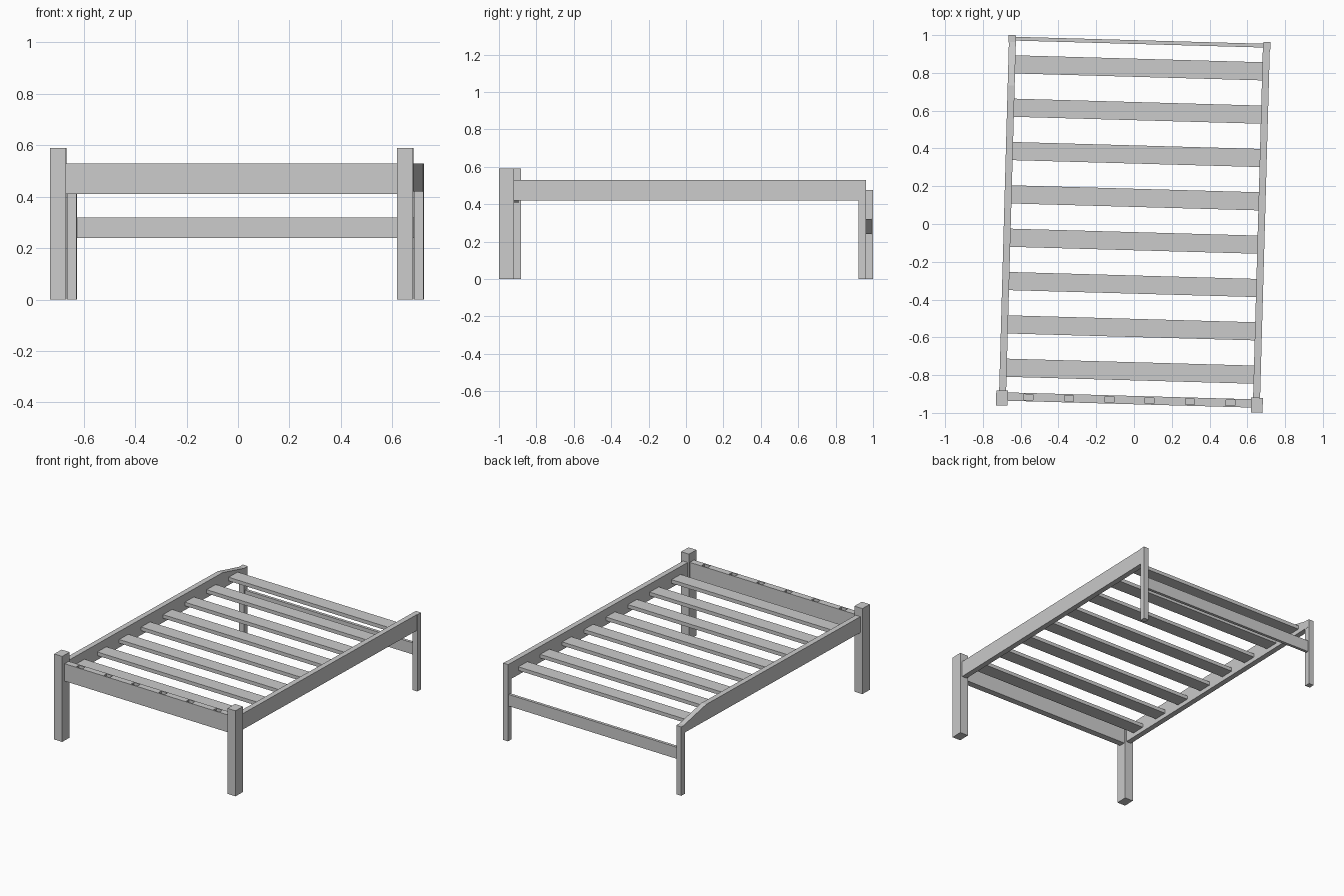
import bpy, bmesh, math
from mathutils import Matrix

if "Cube" in bpy.data.objects:
    bpy.data.objects.remove(bpy.data.objects["Cube"])

# The whole bed is turned slightly about the vertical axis
TURN = Matrix.Rotation(math.radians(-1.6), 4, 'Z') @ Matrix.Translation((0.002, 0, 0))


def prism(name, profile, x0, x1):
    """Extrude a (y, z) profile from x0 to x1."""
    bm = bmesh.new()
    face = bm.faces.new([bm.verts.new((x0, y, z)) for y, z in profile])
    ext = bmesh.ops.extrude_face_region(bm, geom=[face])['geom']
    verts = [v for v in ext if isinstance(v, bmesh.types.BMVert)]
    bmesh.ops.translate(bm, verts=verts, vec=(x1 - x0, 0, 0))
    bmesh.ops.recalc_face_normals(bm, faces=bm.faces)
    me = bpy.data.meshes.new(name)
    bm.to_mesh(me)
    bm.free()
    ob = bpy.data.objects.new(name, me)
    bpy.context.collection.objects.link(ob)
    ob.matrix_world = TURN
    return ob


def box(name, x, y, z):
    return prism(name, [(y[0], z[0]), (y[1], z[0]), (y[1], z[1]), (y[0], z[1])], *x)


# Legs: thick posts at the front, thin ones at the back
for side, s, back_top in (("left", -1, 0.475), ("right", 1, 0.53)):
    cx = s * 0.675
    box("front_leg_" + side, (cx - 0.031, cx + 0.031), (-0.98, -0.901), (0, 0.59))
    box("back_leg_" + side, (cx - 0.019, cx + 0.019), (0.943, 0.982), (0, back_top))

# Side rails: the left one slopes down to its shorter back leg
box("side_rail_right", (0.654, 0.691), (-0.92, 0.978), (0.42, 0.53))
prism("side_rail_left",
      [(-0.92, 0.42), (0.978, 0.42), (0.978, 0.475), (0.945, 0.475),
       (0.715, 0.53), (-0.92, 0.53)], -0.691, -0.654)

# Lower back bar
box("back_bar", (-0.66, 0.66), (0.953, 0.973), (0.24, 0.32))

# Front board with six sockets in its top edge
board = box("front_board", (-0.65, 0.65), (-0.954, -0.91), (0.41, 0.53))
for i in range(6):
    x = -0.534 + i * 0.2136
    cut = box("socket_cutter", (x - 0.024, x + 0.024), (-0.947, -0.917), (0.47, 0.6))
    cut.hide_render = True
    cut.hide_viewport = True
    mod = board.modifiers.new("socket", 'BOOLEAN')
    mod.operation = 'DIFFERENCE'
    mod.solver = 'EXACT'
    mod.object = cut

# Mattress slats
for i in range(8):
    y = 0.827 - i * 0.2295
    box("slat", (-0.656, 0.656), (y - 0.048, y + 0.048), (0.45, 0.475))
